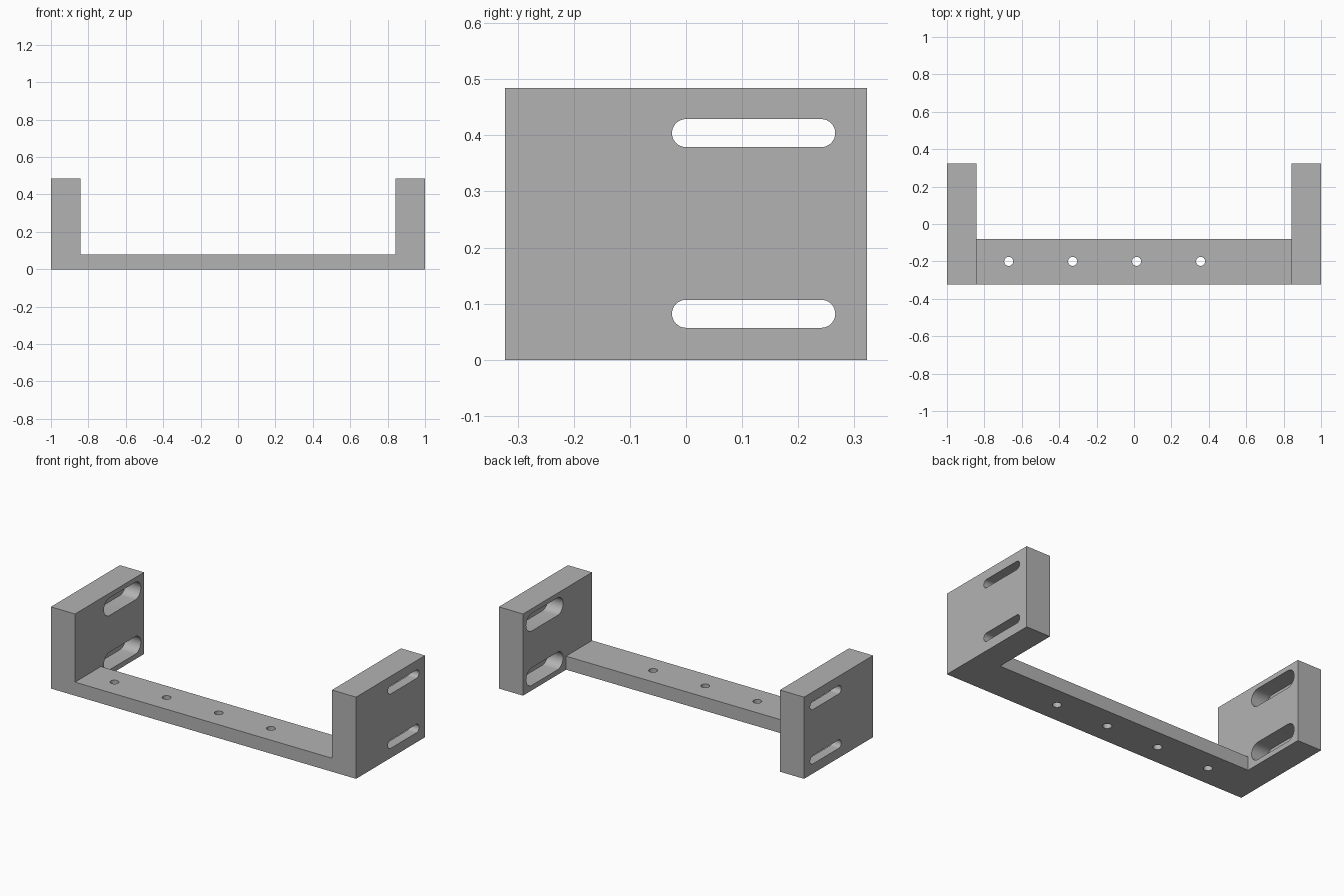
import bpy
import bmesh
import math
from mathutils import Vector

cube = bpy.data.objects.get("Cube")
if cube:
    bpy.data.objects.remove(cube, do_unlink=True)

grey = bpy.data.materials.new("plain grey")
grey.use_nodes = True
GREY = (0.45, 0.45, 0.45, 1)
grey.diffuse_color = GREY
grey.node_tree.nodes["Principled BSDF"].inputs["Base Color"].default_value = GREY


def prism(name, outline, direction):
    """Extrude a closed planar outline along a direction."""
    bm = bmesh.new()
    face = bm.faces.new([bm.verts.new(p) for p in outline])
    extruded = bmesh.ops.extrude_face_region(bm, geom=[face])["geom"]
    moved = [g for g in extruded if isinstance(g, bmesh.types.BMVert)]
    bmesh.ops.translate(bm, verts=moved, vec=Vector(direction))
    bmesh.ops.recalc_face_normals(bm, faces=bm.faces[:])
    mesh = bpy.data.meshes.new(name)
    bm.to_mesh(mesh)
    bm.free()
    mesh.materials.append(grey)
    obj = bpy.data.objects.new(name, mesh)
    bpy.context.collection.objects.link(obj)
    return obj


def box(name, x0, x1, y0, y1, z0, z1):
    outline = [(x0, y0, z0), (x1, y0, z0), (x1, y1, z0), (x0, y1, z0)]
    return prism(name, outline, (0, 0, z1 - z0))


def slot(x0, x1, z, radius, steps=16):
    """Round-ended slot running along y, cut along x."""
    outline = []
    for end, start in ((SLOT_BACK, -math.pi / 2), (SLOT_FRONT, math.pi / 2)):
        for i in range(steps + 1):
            a = start + math.pi * i / steps
            outline.append((x0, end + radius * math.cos(a), z + radius * math.sin(a)))
    return prism("slot_cutter", outline, (x1 - x0, 0, 0))


def hole(x, y, radius, steps=32):
    outline = [(x + radius * math.cos(math.tau * i / steps),
                y + radius * math.sin(math.tau * i / steps), -0.1) for i in range(steps)]
    return prism("hole_cutter", outline, (0, 0, 0.4))


def combine(target, other, operation):
    """Apply a boolean and remove the helper."""
    other.hide_render = True
    mod = target.modifiers.new("boolean", 'BOOLEAN')
    mod.operation = operation
    mod.solver = 'EXACT'
    mod.object = other
    bpy.context.view_layer.objects.active = target
    bpy.ops.object.modifier_apply(modifier=mod.name)
    bpy.data.objects.remove(other, do_unlink=True)


INNER, OUTER = 0.842, 1.0
DEPTH, HEIGHT = 0.323, 0.484
SLOT_FRONT, SLOT_BACK = 0.0, 0.241
RECESS = 0.1

# Cross bar joined to the two upright end plates
bracket = box("mounting_bracket", -INNER, INNER, -DEPTH, -0.08, 0, 0.08)
for side in (-1, 1):
    xs = sorted((side * INNER, side * OUTER))
    combine(bracket, box("end_plate", *xs, -DEPTH, DEPTH, 0, HEIGHT), 'UNION')

# Through slots, with a wider recess on the inner faces
for side in (-1, 1):
    for z in (0.082, 0.404):
        combine(bracket, slot(side * (INNER - 0.05), side * (OUTER + 0.05), z, 0.025), 'DIFFERENCE')
        combine(bracket, slot(side * (INNER - 0.05), side * (INNER + RECESS), z, 0.052), 'DIFFERENCE')

# Row of screw holes through the cross bar
for i in range(4):
    combine(bracket, hole(-0.67 + 0.342 * i, -0.2, 0.024), 'DIFFERENCE')

bpy.ops.object.select_all(action='DESELECT')
bracket.select_set(True)
bpy.context.view_layer.objects.active = bracket
bpy.ops.object.shade_smooth_by_angle(angle=math.radians(30))
